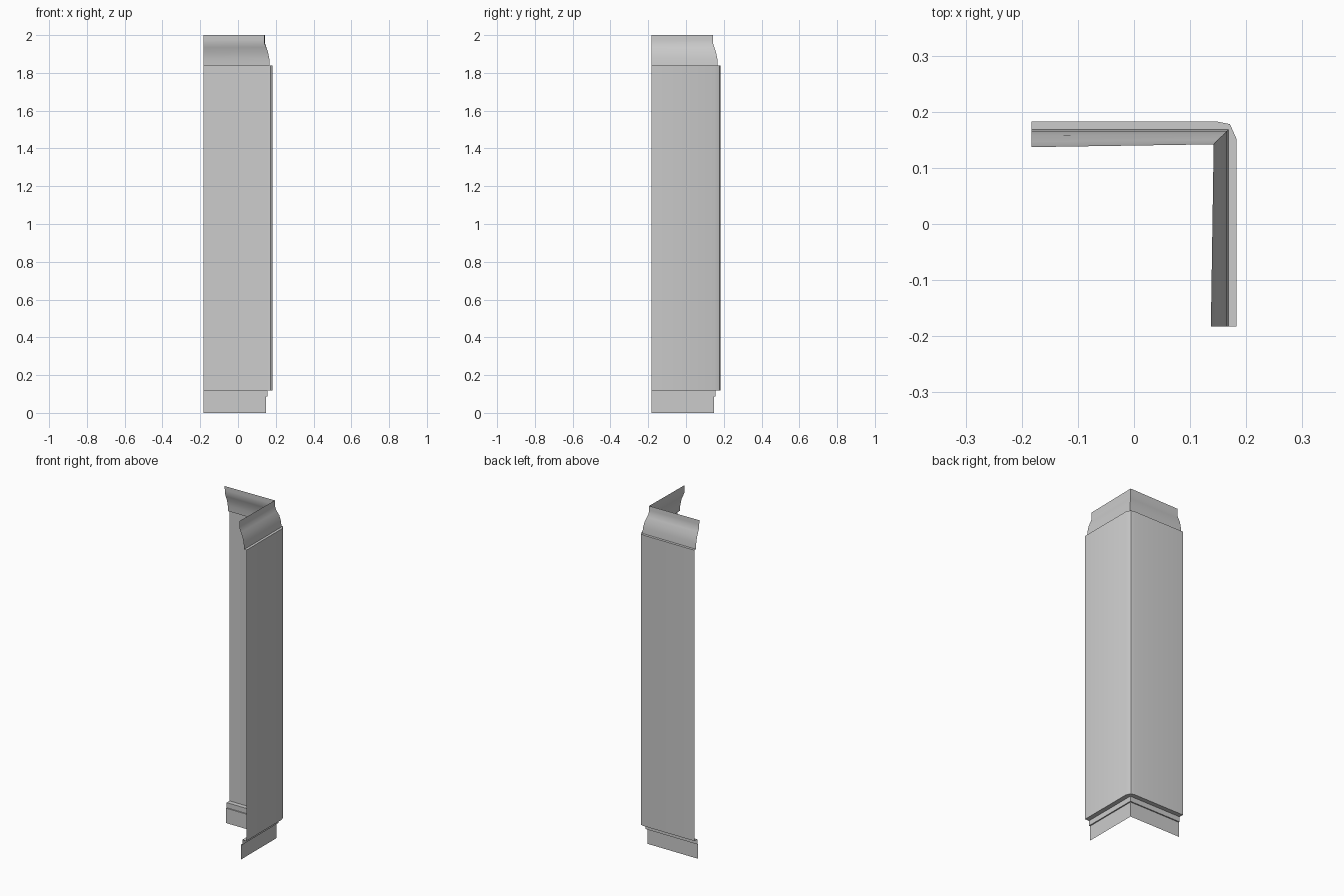
import bpy, bmesh, math

if "Cube" in bpy.data.objects:
    bpy.data.objects.remove(bpy.data.objects["Cube"])

END = 0.183   # free ends of both wings


def section(z, d, rounded=False, end_shift=0.0):
    """L-shaped cross-section at height z, with wings at distance d from centre."""
    if rounded:
        corner = [(0.146, d), (0.171, d - 0.005), (d, 0.151)]
    else:
        corner = [(d, d)] * 3
    pts = [(-END, d - end_shift)] + corner + [(d - end_shift, -END)]
    return [(x, y, z) for x, y in pts]


def sheet(name, sections):
    """Open sheet lofted through the L-shaped sections."""
    bm = bmesh.new()
    rows = [[bm.verts.new(p) for p in s] for s in sections]
    for a, b in zip(rows, rows[1:]):
        for i in range(len(a) - 1):
            # outward-facing winding (+x / +y side)
            bm.faces.new((a[i + 1], a[i], b[i], b[i + 1]))
    bmesh.ops.remove_doubles(bm, verts=bm.verts, dist=1e-5)
    bmesh.ops.dissolve_degenerate(bm, dist=1e-6, edges=bm.edges)
    mesh = bpy.data.meshes.new(name)
    bm.to_mesh(mesh)
    bm.free()
    ob = bpy.data.objects.new(name, mesh)
    bpy.context.collection.objects.link(ob)
    bpy.context.view_layer.objects.active = ob
    bpy.ops.object.select_all(action='DESELECT')
    ob.select_set(True)
    bpy.ops.object.shade_smooth_by_angle(angle=math.radians(35))
    return ob


# recessed foot with small step and the ledge under the main panel
sheet("foot_moulding", [
    section(0.0, 0.149), section(0.088, 0.149),
    section(0.088, 0.156), section(0.118, 0.156),
    section(0.118, END, True),
])

# tall corner panel with a rounded outer edge
sheet("corner_panel", [section(0.118, END, True), section(1.84, END, True)])

# ledge and curved flange leaning inward at the top
sheet("top_flange", [
    section(1.84, END, True), section(1.84, 0.168),
    section(1.875, 0.1655), section(1.91, 0.159, False, 0.001),
    section(1.935, 0.150, False, 0.003), section(1.955, 0.144, False, 0.005),
    section(1.975, 0.1425, False, 0.005), section(2.0, 0.142, False, 0.005),
])
